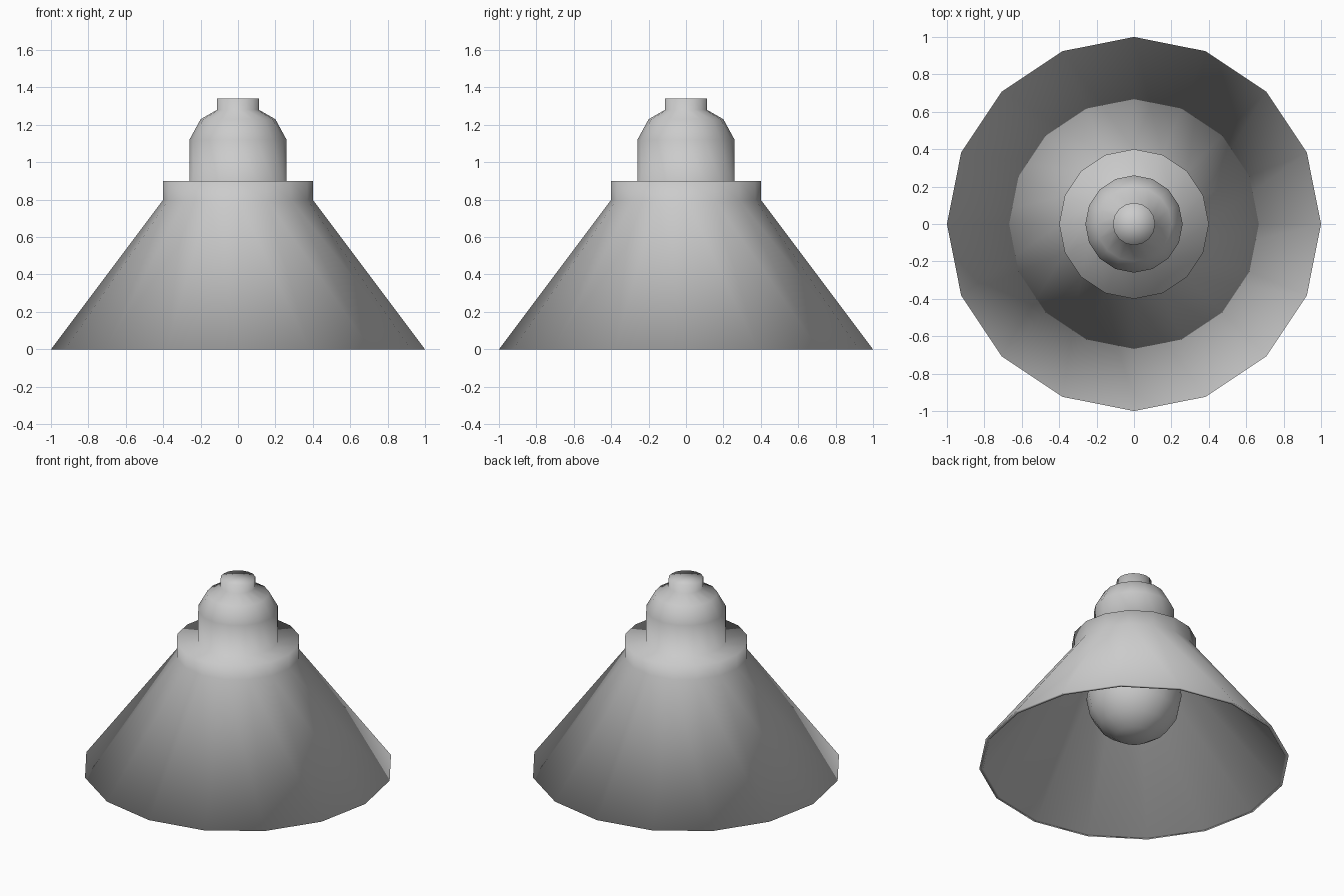
import bpy, bmesh
from math import sin, cos, pi

if "Cube" in bpy.data.objects:
    bpy.data.objects.remove(bpy.data.objects["Cube"])

SIDES = 16


def lathe(name, profile):
    """Revolve (radius, z) points around z and shade the result smooth."""
    bm = bmesh.new()
    rings = []
    for r, z in profile:
        if r == 0:
            rings.append([bm.verts.new((0, 0, z))] * SIDES)
        else:
            rings.append([bm.verts.new((r * cos(2 * pi * i / SIDES),
                                        r * sin(2 * pi * i / SIDES), z))
                          for i in range(SIDES)])
    for a, b in zip(rings, rings[1:]):
        for i in range(SIDES):
            j = (i + 1) % SIDES
            corners = dict.fromkeys((a[i], b[i], b[j], a[j]))
            bm.faces.new(list(corners))
    bmesh.ops.recalc_face_normals(bm, faces=bm.faces)
    mesh = bpy.data.meshes.new(name)
    bm.to_mesh(mesh)
    bm.free()
    mesh.shade_smooth()
    obj = bpy.data.objects.new(name, mesh)
    bpy.context.collection.objects.link(obj)
    return obj


# Lamp shade: cable cap, socket dome, collar and flared cone
outside = [(0, 1.34), (0.113, 1.34), (0.113, 1.28), (0.2, 1.23), (0.26, 1.12),
           (0.26, 0.9), (0.4, 0.9), (0.4, 0.8), (1, 0)]
# Thin flat rim, then the plain inner cone closed by a flat ceiling
inside = [(0.975, 0), (0.38, 0.79), (0, 0.79)]
lathe("lamp_shade", outside + inside)

# Light bulb: round globe hanging under the ceiling
R, ZC = 0.308, 0.48
lathe("light_bulb", [(0, ZC + R)] +
      [(R * sin(pi * k / 8), ZC + R * cos(pi * k / 8)) for k in range(1, 8)] +
      [(0, ZC - R)])
